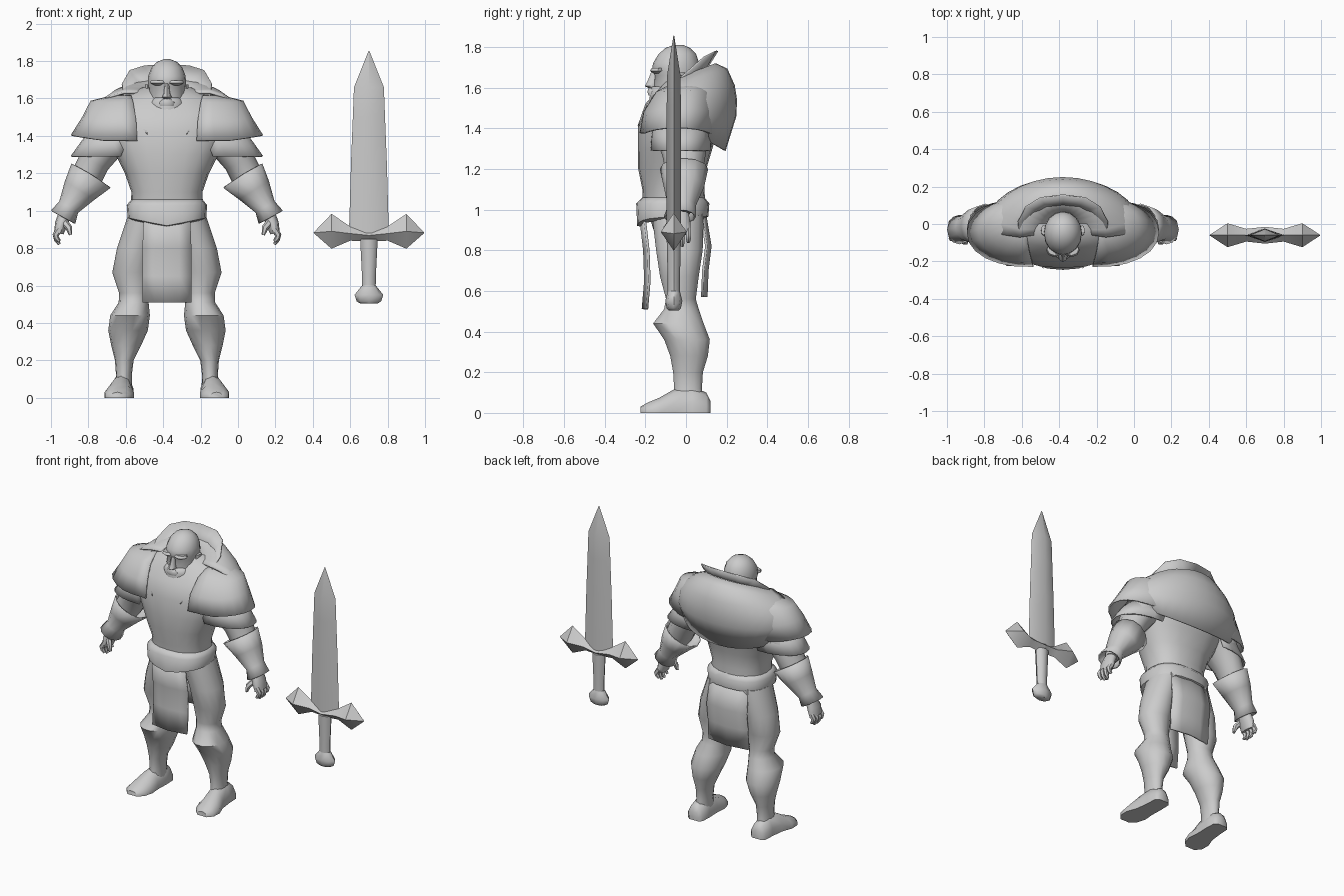
import bpy, bmesh, math
from mathutils import Vector

CX = -0.38  # body centre line
grey = bpy.data.materials.new("plain grey")
grey.diffuse_color = (0.6, 0.6, 0.6, 1)


def skin(name, rows, closed=True, caps=True, mirror=False, x=CX, thick=0, angle=50):
    """Bridge rows of points into one smooth surface."""
    bm = bmesh.new()
    vs = [[bm.verts.new(p) for p in r] for r in rows]
    n = len(rows[0])
    for a, b in zip(vs, vs[1:]):
        for i in range(n if closed else n - 1):
            j = (i + 1) % n
            bm.faces.new((a[i], a[j], b[j], b[i]))
    if closed and caps:
        bm.faces.new(vs[0])
        bm.faces.new(vs[-1])
    bmesh.ops.remove_doubles(bm, verts=bm.verts, dist=0.0005)
    bmesh.ops.recalc_face_normals(bm, faces=bm.faces)
    me = bpy.data.meshes.new(name)
    bm.to_mesh(me)
    bm.free()
    me.materials.append(grey)
    me.shade_smooth()
    me.set_sharp_from_angle(angle=math.radians(angle))
    ob = bpy.data.objects.new(name, me)
    ob.location.x = x
    bpy.context.collection.objects.link(ob)
    if thick:
        m = ob.modifiers.new("thickness", 'SOLIDIFY')
        m.thickness, m.offset = thick, 0
    if mirror:
        ob.modifiers.new("mirror", 'MIRROR')
    return ob


def ring(c, u, v, n=14, power=1.0, a0=0, a1=360, full=True):
    """Rounded loop around c, spanned by half axes u and v."""
    pts = []
    for i in range(n if full else n + 1):
        t = math.radians(a0 + (a1 - a0) * i / n)
        k, s = math.cos(t), math.sin(t)
        k, s = (math.copysign(abs(w) ** power, w) for w in (k, s))
        pts.append(Vector(c) + Vector(u) * k + Vector(v) * s)
    return pts


def level(rows, n=14, power=1.0):
    """Horizontal rings from (z, centre x, half width, front y, back y)."""
    return [ring((cx, (y0 + y1) / 2, z), (rx, 0, 0), (0, (y1 - y0) / 2, 0), n, power)
            for z, cx, rx, y0, y1 in rows]


def tube(pts, n=10):
    """Rings along a path of (x, y, z, radius across, radius in y)."""
    out = []
    for i, (x, y, z, r, ry) in enumerate(pts):
        a, b = pts[max(i - 1, 0)], pts[min(i + 1, len(pts) - 1)]
        d = Vector((b[0] - a[0], 0, b[2] - a[2])).normalized()
        out.append(ring((x, y, z), (-d.z * r, 0, d.x * r), (0, ry, 0), n))
    return out


# Torso and hips
skin("torso", level([(0.98, 0, .195, -.21, .1), (1.1, 0, .19, -.215, .09), (1.2, 0, .225, -.235, .1),
                     (1.3, 0, .275, -.235, .13), (1.42, 0, .33, -.235, .16), (1.52, 0, .33, -.2, .17),
                     (1.6, 0, .26, -.13, .15), (1.66, 0, .13, -.08, .1)], 20, .85))
skin("hips", level([(.82, 0, .1, -.1, .06), (.9, 0, .19, -.16, .09), (1.0, 0, .2, -.19, .1)], 16))
belt = level([(.955, 0, .19, -.215, .09), (.965, 0, .21, -.24, .11),
              (1.03, 0, .215, -.245, .115), (1.06, 0, .19, -.215, .09)], 20, .8)
for r in belt[:2]:
    for p in r:
        p.z -= .045 * max(0, -p.y / .24) * (1 - abs(p.x) / .25)
skin("belt", belt)

# Cloth panels hanging front and back
for name, w, prof in (("front_cloth", .13, [(.97, -.225), (.8, -.205), (.65, -.2), (.51, -.212)]),
                      ("back_cloth", .15, [(1.0, .09), (.82, .12), (.7, .105), (.57, .1)])):
    skin(name, [[(s * w * (1 if z < .9 else .95), y + (.02 if y < 0 else -.02) * abs(s), z)
                 for s in (-1, -.5, 0, .5, 1)] for z, y in prof], closed=False, thick=.012)

# Legs and boots
skin("leg", level([(.97, .11, .1, -.17, .09), (.8, .165, .102, -.15, .085), (.67, .187, .105, -.13, .065),
                   (.56, .176, .08, -.1, .05), (.51, .178, .08, -.11, .065), (.44, .197, .106, -.165, .09),
                   (.36, .208, .106, -.11, .12), (.28, .218, .08, -.08, .11), (.2, .228, .05, -.065, .085),
                   (.12, .23, .042, -.06, .08), (.05, .235, .05, -.07, .09)]), mirror=True)
boot = []
for y, cx, rx, h in ((.12, .238, .035, .06), (.1, .238, .055, .1), (.03, .238, .058, .13), (-.06, .245, .062, .115),
                     (-.13, .255, .078, .075), (-.19, .262, .068, .05), (-.225, .265, .035, .03)):
    boot.append([(cx + rx * k, y, h * s) for k, s in
                 ((-1, 0), (-1, .4), (-.6, .85), (0, 1), (.6, .85), (1, .4), (1, 0))])
skin("boot", boot, mirror=True)

# Arms, gauntlets and hands
skin("arm", tube([(.24, -.02, 1.47, .13, .13), (.33, -.02, 1.36, .105, .13), (.39, -.01, 1.26, .085, .105),
                  (.43, -.01, 1.18, .085, .09), (.5, -.02, 1.06, .06, .07), (.54, -.03, .98, .04, .05)], 12),
     mirror=True)
gauntlet = tube([(.415, -.01, 1.2, .105, .115), (.465, -.01, 1.11, .09, .095), (.525, -.02, 1.02, .055, .065),
                 (.555, -.03, .965, .07, .075)], 12)
for p in gauntlet[0]:   # pointed flare on the inner side
    p.x -= .02 * max(0, (.4 - p.x) / .08)
    p.z -= .02 * max(0, (.4 - p.x) / .08)
skin("gauntlet", gauntlet, caps=False, mirror=True, thick=.008)
skin("palm", tube([(.545, -.03, .98, .035, .045), (.565, -.035, .93, .034, .06), (.578, -.035, .88, .026, .058)], 10),
     mirror=True)
for i in range(4):
    y, dz = -.078 + .03 * i, (.015, 0, 0, .02)[i]
    skin("finger", tube([(.575, y, .9, .018, .015), (.595, y, .87, .017, .015),
                         (.59, y, .845 + dz / 2, .014, .013), (.575, y, .82 + dz, .008, .008)], 6), mirror=True)
skin("thumb", tube([(.55, -.07, .94, .02, .02), (.525, -.095, .91, .018, .018), (.515, -.1, .87, .009, .01)], 6),
     mirror=True)

# Layered shoulder armour: (z, centre x, half width, centre y, half depth)
for name, lift, rows in (
        ("shoulder_plate", .025, [(1.375, .19, .32, -.045, .18), (1.48, .19, .26, -.03, .175),
                                  (1.575, .2, .205, -.01, .135), (1.61, .2, .1, .01, .09), (1.62, .2, .02, .02, .02)]),
        ("lower_shoulder_plate", .0, [(1.29, .27, .24, -.025, .145), (1.36, .24, .22, -.025, .14),
                                      (1.44, .2, .2, -.025, .13)])):
    arcs = []
    for z, cx, rx, cy, ry in rows:
        arc = ring((cx, cy, z), (rx, 0, 0), (0, ry, 0), 12, .95, -95, 95, False)
        for p in arc:
            p.z += lift * max(0, (p.x - .35) / .15)
        arcs.append(arc)
    skin(name, arcs, closed=False, mirror=True, thick=.01)

# Rounded back plate
back = []
for z, hx, ys, yb, drop in ((1.4, .37, .0, .19, .11), (1.46, .41, -.02, .243, .0), (1.54, .4, -.04, .246, .0),
                            (1.58, .36, -.05, .235, -.03), (1.61, .3, -.06, .2, -.08), (1.63, .23, -.07, .145, -.085),
                            (1.63, .1, -.05, .06, -.05)):
    arc = ring((0, ys, z), (hx, 0, 0), (0, yb - ys, 0), 16, 1, 0, 180, False)
    for i, p in enumerate(arc):
        p.z -= drop * math.sin(math.pi * i / 16)
    back.append(arc)
skin("back_plate", back, closed=False, thick=.01)

# Flared collar running down into two lapel points
outer = [(0, .155, 1.78), (.12, .14, 1.775), (.2, .09, 1.75), (.24, .01, 1.68), (.23, -.08, 1.6),
         (.18, -.17, 1.5), (.105, -.235, 1.41)]
inner = [(0, .08, 1.66), (.07, .07, 1.65), (.12, .04, 1.62), (.145, -.02, 1.59), (.145, -.1, 1.55),
         (.13, -.18, 1.48), (.104, -.235, 1.41)]
skin("collar", [inner, outer], closed=False, mirror=True, thick=.008)

# Head with brow, nose, ears and beard
skin("neck", level([(1.5, 0, .11, -.1, .09), (1.66, 0, .085, -.09, .06)], 12))
skin("head", level([(1.5, 0, .05, -.13, -.02), (1.55, 0, .085, -.15, .03), (1.61, 0, .098, -.16, .055),
                    (1.66, 0, .1, -.155, .065), (1.68, 0, .102, -.168, .067), (1.72, 0, .1, -.162, .065),
                    (1.765, 0, .083, -.135, .05), (1.795, 0, .055, -.1, .02), (1.81, 0, .018, -.06, -.015)], 16))
skin("beard", level([(1.488, 0, .018, -.165, -.12), (1.505, 0, .05, -.185, -.08), (1.54, 0, .085, -.182, -.04),
                     (1.575, 0, .1, -.178, -.03), (1.605, 0, .07, -.17, -.03)], 14), angle=60)
skin("moustache", level([(1.56, 0, .045, -.185, -.12), (1.58, 0, .045, -.192, -.12), (1.6, 0, .02, -.185, -.12)], 10))
skin("nose", level([(1.595, 0, .02, -.18, -.13), (1.607, 0, .026, -.203, -.13), (1.63, 0, .016, -.19, -.13),
                    (1.68, 0, .012, -.17, -.13)], 8))
skin("brow", level([(1.67, .045, .02, -.16, -.1), (1.682, .045, .045, -.177, -.1), (1.697, .045, .04, -.168, -.1)], 8),
     mirror=True)
skin("ear", level([(1.6, .1, .008, -.06, -.03), (1.64, .104, .013, -.065, -.01), (1.675, .104, .012, -.06, -.005)], 8),
     mirror=True)

# Sword: diamond blade, flared guard, grip and pommel
SX, SY = .70, -.06


def diamond(rows, n=4):
    return [ring((0, SY, z), (rx, 0, 0), (0, ry, 0), n) for z, rx, ry in rows]


skin("blade", diamond([(.88, .107, .036), (1.0, .103, .036), (1.25, .096, .036), (1.5, .086, .035), (1.66, .08, .033),
                       (1.855, .002, .002)]), x=SX)
skin("guard", [ring((x, SY, z), (0, 0, h), (0, d, 0), 4) for x, z, h, d in
               ((0, .868, .034, .045), (.1, .878, .038, .034), (.2, .89, .093, .064), (.295, .882, .002, .002))],
     mirror=True, x=SX, angle=40)
skin("grip", diamond([(.57, .036, .03), (.65, .037, .03), (.85, .047, .035)], 8), x=SX)
skin("pommel", diamond([(.503, .045, .025), (.515, .065, .035), (.55, .077, .042), (.59, .045, .032), (.6, .036, .03)], 8),
     x=SX)
